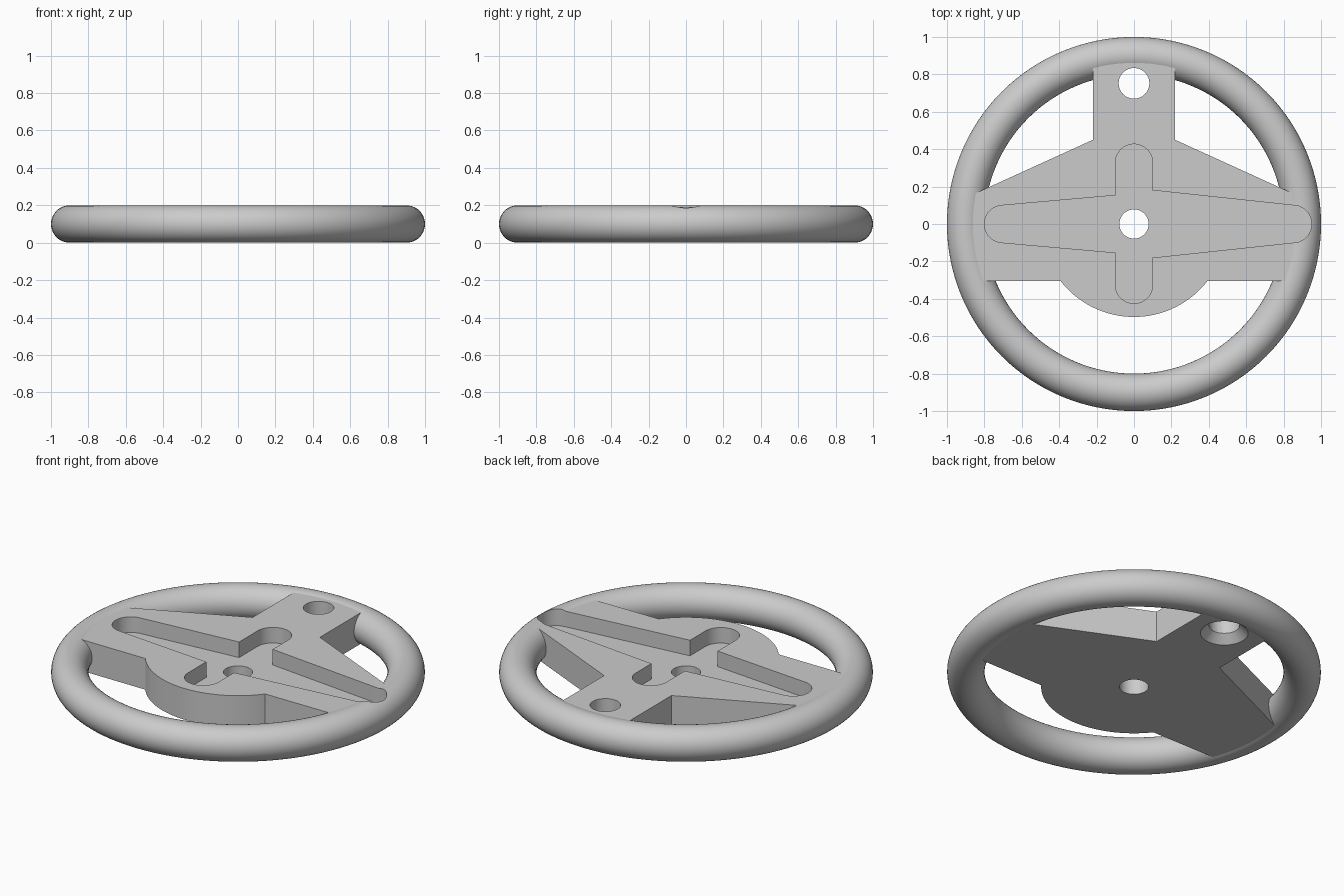
import bpy
import bmesh
from math import cos, sin, pi, radians

cube = bpy.data.objects.get("Cube")
if cube:
    bpy.data.objects.remove(cube, do_unlink=True)

grey = bpy.data.materials.new("plain grey")
grey.use_nodes = True
grey.diffuse_color = (0.6, 0.6, 0.6, 1)
grey.node_tree.nodes["Principled BSDF"].inputs["Base Color"].default_value = grey.diffuse_color


def arc(cx, cy, r, start, end, steps=24):
    """Points along an arc, angles in degrees."""
    angles = [radians(start + (end - start) * i / steps) for i in range(steps + 1)]
    return [(cx + r * cos(a), cy + r * sin(a)) for a in angles]


def prism(name, outline, z0, z1):
    """Extrude a closed counter-clockwise outline from z0 to z1."""
    bm = bmesh.new()
    face = bm.faces.new([bm.verts.new((x, y, z0)) for x, y in outline])
    top = bmesh.ops.extrude_face_region(bm, geom=[face])["geom"]
    bmesh.ops.translate(bm, vec=(0, 0, z1 - z0),
                        verts=[v for v in top if isinstance(v, bmesh.types.BMVert)])
    bmesh.ops.recalc_face_normals(bm, faces=bm.faces)
    mesh = bpy.data.meshes.new(name)
    bm.to_mesh(mesh)
    bm.free()
    obj = bpy.data.objects.new(name, mesh)
    bpy.context.collection.objects.link(obj)
    mesh.materials.append(grey)
    return obj


def drill(name, y, r1, r2, z0, z1):
    """Round or conical cutter standing on the centre line."""
    bpy.ops.mesh.primitive_cone_add(vertices=64, radius1=r1, radius2=r2, depth=z1 - z0,
                                    location=(0, y, (z0 + z1) / 2))
    obj = bpy.context.object
    obj.name = name
    obj.data.materials.append(grey)
    return obj


def combine(target, tool, operation):
    """Apply an exact boolean and drop the used tool."""
    mod = target.modifiers.new(operation, 'BOOLEAN')
    mod.operation, mod.solver, mod.object = operation, 'EXACT', tool
    bpy.ops.object.select_all(action='DESELECT')
    bpy.context.view_layer.objects.active = target
    target.select_set(True)
    bpy.ops.object.modifier_apply(modifier=mod.name)
    bpy.data.objects.remove(tool, do_unlink=True)


# Round rim
bpy.ops.mesh.primitive_torus_add(major_radius=0.9, minor_radius=0.1, location=(0, 0, 0.1),
                                 major_segments=128, minor_segments=40)
wheel = bpy.context.object
wheel.name = "wheel_rim_and_spokes"
wheel.data.materials.append(grey)

# Spoke plate: two wings, a rear tab and a half-round front hub
plate = prism("spoke_plate",
              arc(0, 0, 0.497, 218, 322, 48)
              + [(0.85, -0.305), (0.89, 0.145), (0.22, 0.45), (0.22, 0.87),
                 (-0.22, 0.87), (-0.22, 0.45), (-0.89, 0.145), (-0.85, -0.305)],
              0.008, 0.192)
combine(wheel, plate, 'UNION')

# Cross-shaped recess with rounded ends, longer on the left
recess = prism("cross_recess_cutter",
               arc(0.85, 0, 0.1, -90, 90) + [(0.1, 0.18)]
               + arc(0, 0.327, 0.1, 0, 180) + [(-0.1, 0.153)]
               + arc(-0.7, 0, 0.1, 90, 270) + [(-0.1, -0.153)]
               + arc(0, -0.325, 0.1, 180, 360) + [(0.1, -0.18)],
               0.1, 0.3)
combine(wheel, recess, 'DIFFERENCE')

# Shaft hole, tab hole and the countersink under the tab hole
combine(wheel, drill("shaft_hole_cutter", 0, 0.078, 0.078, -0.1, 0.3), 'DIFFERENCE')
combine(wheel, drill("tab_hole_cutter", 0.752, 0.082, 0.082, -0.1, 0.3), 'DIFFERENCE')
combine(wheel, drill("countersink_cutter", 0.752, 0.143, 0.076, -0.007, 0.06), 'DIFFERENCE')

bpy.ops.object.select_all(action='DESELECT')
wheel.select_set(True)
bpy.context.view_layer.objects.active = wheel
bpy.ops.object.shade_smooth_by_angle(angle=radians(22))
